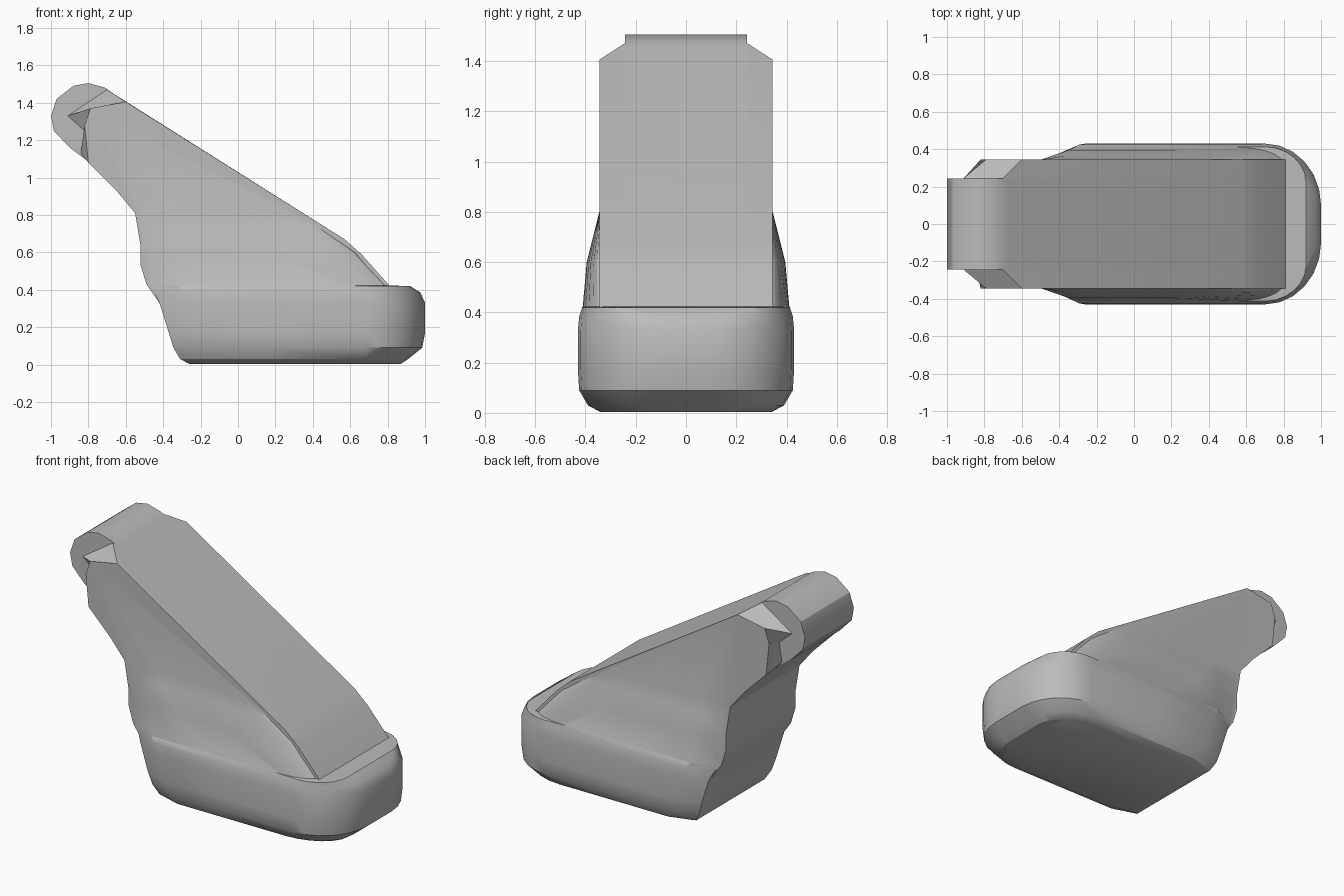
import bpy, bmesh, math

if "Cube" in bpy.data.objects:
    bpy.data.objects.remove(bpy.data.objects["Cube"])

grey = bpy.data.materials.new("plain grey")
grey.diffuse_color = (0.5, 0.5, 0.5, 1)
grey.use_nodes = True
grey.node_tree.nodes["Principled BSDF"].inputs["Base Color"].default_value = grey.diffuse_color


def loft(name, rings):
    """Skin a stack of closed rings with equal point counts and cap both ends."""
    bm = bmesh.new()
    loops = [[bm.verts.new(p) for p in ring] for ring in rings]
    n = len(loops[0])
    for a, b in zip(loops, loops[1:]):
        for i in range(n):
            j = (i + 1) % n
            bm.faces.new((a[i], a[j], b[j], b[i]))
    bm.faces.new(loops[0][::-1])
    bm.faces.new(loops[-1])
    bmesh.ops.recalc_face_normals(bm, faces=bm.faces)
    mesh = bpy.data.meshes.new(name)
    bm.to_mesh(mesh)
    bm.free()
    mesh.materials.append(grey)
    obj = bpy.data.objects.new(name, mesh)
    bpy.context.collection.objects.link(obj)
    return obj


def section(profile, y):
    return [(x, y, z) for x, z in profile]


def base_ring(z, xb, xf, yb, ym, yf, r):
    """Level outline: chamfered back corners, elliptical front corners."""
    half = [(xb, yb), (xb + 0.16, ym), (xb * 0.5 + (xf - r) * 0.5, ym)]
    for k in range(7):
        a = math.pi / 2 * k / 6
        half.append((xf - r + r * math.sin(a), yf + (ym - yf) * math.cos(a)))
    return [(x, y, z) for x, y in half] + [(x, -y, z) for x, y in reversed(half)]


# Sloping slab: the tip narrows from full width to the width of the roll
side = [(-0.40, 0.30), (0.78, 0.30), (0.82, 0.41), (0.66, 0.59), (0.57, 0.67)]
back = [(-0.65, 0.93), (-0.55, 0.81), (-0.52, 0.63), (-0.52, 0.53), (-0.49, 0.43)]
outer = side + [(-0.60, 1.405), (-0.79, 1.37), (-0.82, 1.28), (-0.80, 1.08)] + back
inner = side + [(-0.70, 1.47), (-0.91, 1.33), (-0.82, 1.25), (-0.84, 1.13)] + back
slab = loft("body", [section(outer, -0.345), section(inner, -0.245),
                     section(inner, 0.245), section(outer, 0.345)])

# Rounded roll at the upper end
roll_profile = [(-0.60, 1.40), (-0.71, 1.48), (-0.80, 1.505), (-0.88, 1.49), (-0.97, 1.42),
                (-1.0, 1.33), (-0.985, 1.25), (-0.90, 1.16), (-0.80, 1.085), (-0.68, 1.05)]
roll = loft("roll", [section(roll_profile, -0.243), section(roll_profile, 0.243)])

# Flared base with rounded front lip
levels = [
    (0.003, -0.26, 0.87, 0.30, 0.34, 0.15, 0.30),
    (0.03, -0.31, 0.91, 0.34, 0.39, 0.15, 0.30),
    (0.09, -0.345, 0.985, 0.36, 0.425, 0.12, 0.30),
    (0.17, -0.37, 1.0, 0.37, 0.43, 0.10, 0.30),
    (0.33, -0.42, 1.0, 0.37, 0.43, 0.10, 0.30),
    (0.385, -0.45, 0.975, 0.35, 0.425, 0.12, 0.30),
    (0.42, -0.475, 0.92, 0.34, 0.413, 0.22, 0.22),
    (0.423, -0.476, 0.79, 0.34, 0.411, 0.33, 0.25),
    (0.60, -0.51, 0.63, 0.34, 0.395, 0.34, 0.45),
    (0.72, -0.525, 0.46, 0.34, 0.365, 0.34, 0.45),
    (0.82, -0.535, 0.30, 0.34, 0.34, 0.34, 0.45),
]
base = loft("base", [base_ring(*lv) for lv in levels])

# Join the three parts into one skin
bpy.context.view_layer.objects.active = slab
for part in (base, roll):
    mod = slab.modifiers.new("join", 'BOOLEAN')
    mod.operation = 'UNION'
    mod.solver = 'EXACT'
    mod.object = part
    bpy.ops.object.modifier_apply(modifier=mod.name)
    bpy.data.objects.remove(part)

bpy.ops.object.select_all(action='DESELECT')
slab.select_set(True)
bpy.ops.object.shade_smooth_by_angle(angle=math.radians(30))
